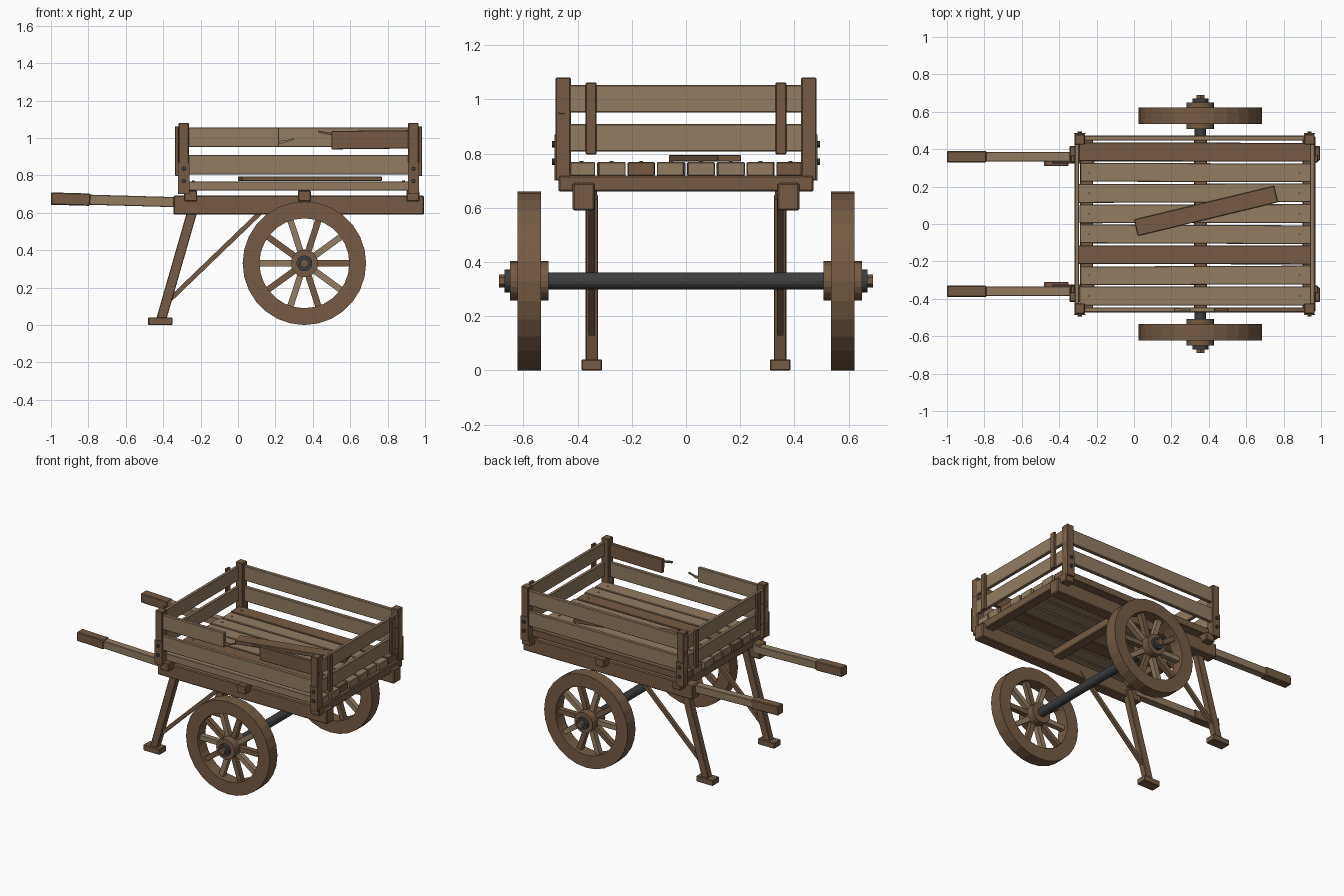
import bpy, bmesh, math
from mathutils import Matrix, Vector

if "Cube" in bpy.data.objects:
    bpy.data.objects.remove(bpy.data.objects["Cube"], do_unlink=True)


def material(name, rgb):
    m = bpy.data.materials.new(name)
    m.use_nodes = True
    m.diffuse_color = (*rgb, 1)
    m.node_tree.nodes["Principled BSDF"].inputs["Base Color"].default_value = (*rgb, 1)
    return m


DARK = material("dark wood", (0.18, 0.105, 0.057))
LIGHT = material("light wood", (0.29, 0.2, 0.122))
IRON = material("dark iron", (0.046, 0.048, 0.05))


def finish(name, bm, mat, bevel=0):
    bmesh.ops.recalc_face_normals(bm, faces=bm.faces)
    mesh = bpy.data.meshes.new(name)
    bm.to_mesh(mesh)
    bm.free()
    mesh.materials.append(mat)
    ob = bpy.data.objects.new(name, mesh)
    bpy.context.collection.objects.link(ob)
    if bevel:
        mod = ob.modifiers.new("worn edges", 'BEVEL')
        mod.width = bevel
        mod.segments = 1
    return ob


def box(name, x, y, z, mat, bevel=0.003, turn=0):
    """Box from (low, high) ranges, turned about its own vertical axis."""
    ranges = (x, y, z)
    size = [abs(b - a) for a, b in ranges]
    mid = Vector([(a + b) / 2 for a, b in ranges])
    bm = bmesh.new()
    bmesh.ops.create_cube(bm, size=1, matrix=Matrix.Diagonal((*size, 1)))
    ob = finish(name, bm, mat, bevel)
    ob.location = mid
    ob.rotation_euler.z = turn
    return ob


def strut(name, start, end, y, thick, depth, mat, bevel=0.003):
    """Bar between two (x, z) points at a given y."""
    dx, dz = end[0] - start[0], end[1] - start[1]
    half = math.hypot(dx, dz) / 2
    ob = box(name, (-half, half), (-depth / 2, depth / 2), (-thick / 2, thick / 2), mat, bevel)
    ob.location = ((start[0] + end[0]) / 2, y, (start[1] + end[1]) / 2)
    ob.rotation_euler.y = -math.atan2(dz, dx)
    return ob


def cylinder(name, centre, radius, length, mat, axis='Y', sides=16, tip=None):
    bm = bmesh.new()
    bmesh.ops.create_cone(bm, cap_ends=True, segments=sides, radius1=radius,
                          radius2=radius if tip is None else tip, depth=length)
    if axis == 'Y':
        bmesh.ops.rotate(bm, verts=bm.verts, matrix=Matrix.Rotation(math.pi / 2, 3, 'X'))
    ob = finish(name, bm, mat)
    ob.location = centre
    return ob


def rim(name, centre, outer, inner, width, mat, sides=28):
    bm = bmesh.new()
    h = width / 2
    vs = [bm.verts.new((r, y, 0)) for r, y in ((inner, -h), (outer, -h), (outer, h), (inner, h))]
    edges = [bm.edges.new((vs[i], vs[(i + 1) % 4])) for i in range(4)]
    bmesh.ops.spin(bm, geom=vs + edges, cent=(0, 0, 0), axis=(0, 1, 0),
                   angle=math.tau, steps=sides)
    bmesh.ops.remove_doubles(bm, verts=bm.verts, dist=0.0005)
    ob = finish(name, bm, mat)
    ob.location = centre
    return ob


def mirrored(side, a, b):
    return tuple(sorted((side * a, side * b)))


AXLE_X, AXLE_Z = 0.355, 0.33

# Cross beams under the floor
for x in (-0.253, AXLE_X, 0.935):
    box("cross_beam", (x - 0.035, x + 0.035), (-0.47, 0.47), (0.66, 0.718), DARK, 0.005)

# Floor planks with nail heads
for i in range(8):
    y = (i - 3.5) * 0.11
    slip = 0.006 * math.sin(i * 2.3)
    box("floor_plank", (-0.292 + slip, 0.955 + slip), (y - 0.05, y + 0.05), (0.718, 0.768),
        DARK if i in (2, 7) else LIGHT, turn=0.004 * math.sin(i * 1.7))
    for x in (-0.24, 0.885):
        cylinder("floor_nail", (x, y, 0.769), 0.007, 0.005, DARK, 'Z', 8)

# Loose board lying on the floor
box("loose_board", (0, 0.77), (0.025, 0.115), (0.77, 0.795), DARK, turn=math.radians(13.5))

# Parts repeated on both long sides
for s in (1, -1):
    box("side_beam", (-0.345, 0.995), mirrored(s, 0.338, 0.418), (0.59, 0.692), DARK, 0.006)

    # Handle with thicker grip
    strut("handle_shaft", (-0.8, 0.67), (-0.3, 0.656), s * 0.36, 0.054, 0.052, LIGHT)
    strut("handle_grip", (-1.0, 0.676), (-0.79, 0.67), s * 0.36, 0.066, 0.062, DARK, 0.005)

    # Leg, foot and brace
    strut("leg", (-0.235, 0.64), (-0.412, 0.025), s * 0.347, 0.053, 0.046, DARK)
    box("foot", (-0.48, -0.35), mirrored(s, 0.31, 0.385), (0, 0.04), DARK)
    strut("leg_brace", (0.16, 0.64), (-0.375, 0.125), s * 0.347, 0.025, 0.024, DARK, 0)

    # Corner posts, lower plates and bolts
    for x in (-0.29, 0.938):
        box("corner_post", (x - 0.028, x + 0.028), mirrored(s, 0.425, 0.481), (0.70, 1.08), DARK, 0.004)
        box("post_plate", (x - 0.03, x + 0.03), mirrored(s, 0.48, 0.486), (0.70, 0.87), DARK, 0)
        for z in (0.77, 0.835):
            cylinder("post_bolt", (x, s * 0.488, z), 0.012, 0.014, IRON, 'Y', 10)

    # Side rails: the upper one is whole on the back only
    rail_y = mirrored(s, 0.446, 0.472)
    box("lower_side_rail", (-0.318, 0.966), rail_y, (0.805, 0.908), LIGHT)
    if s > 0:
        box("upper_side_rail", (-0.318, 0.966), rail_y, (0.952, 1.057), LIGHT)
    else:
        box("broken_rail_right", (-0.318, 0.22), rail_y, (0.952, 1.057), LIGHT)
        strut("broken_rail_left", (0.5, 0.988), (0.966, 0.993), -0.459, 0.098, 0.026, DARK)
        strut("splinter_right", (0.2, 0.975), (0.25, 0.98), -0.459, 0.014, 0.014, LIGHT, 0)
        strut("splinter_right_tip", (0.245, 0.979), (0.3, 0.995), -0.459, 0.009, 0.01, LIGHT, 0)
        strut("splinter_left", (0.43, 1.034), (0.52, 1.017), -0.459, 0.012, 0.012, DARK, 0)

    # Wheel rim and spokes
    wy = s * 0.578
    rim("wheel_rim", (AXLE_X, wy, AXLE_Z), 0.33, 0.24, 0.088, DARK)
    for k in range(10):
        a = k * math.tau / 10
        c, n = math.cos(a), math.sin(a)
        strut("wheel_spoke", (AXLE_X + 0.05 * c, AXLE_Z + 0.05 * n),
              (AXLE_X + 0.25 * c, AXLE_Z + 0.25 * n), wy, 0.034, 0.036,
              LIGHT if k % 2 else DARK, 0)

    # Hub, collar and axle nut
    cylinder("wheel_hub", (AXLE_X, wy, AXLE_Z), 0.073, 0.142, DARK, sides=20)
    cylinder("hub_collar", (AXLE_X, s * 0.659, AXLE_Z), 0.042, 0.022, IRON)
    cylinder("axle_nut", (AXLE_X, s * 0.678, AXLE_Z), 0.024, 0.024, DARK, sides=6)

# Axle
cylinder("axle", (AXLE_X, 0, AXLE_Z), 0.031, 1.3, IRON)

# End boards and their outer cleats
for x, out in ((-0.317, -1), (0.965, 1)):
    board_x = tuple(sorted((x, x - out * 0.024)))
    cleat_x = tuple(sorted((x, x + out * 0.02)))
    for z in ((0.808, 0.908), (0.952, 1.052)):
        box("end_board", board_x, (-0.43, 0.43), z, LIGHT)
    for s in (1, -1):
        box("end_cleat", cleat_x, mirrored(s, 0.33, 0.37), (0.797, 1.062), DARK)
